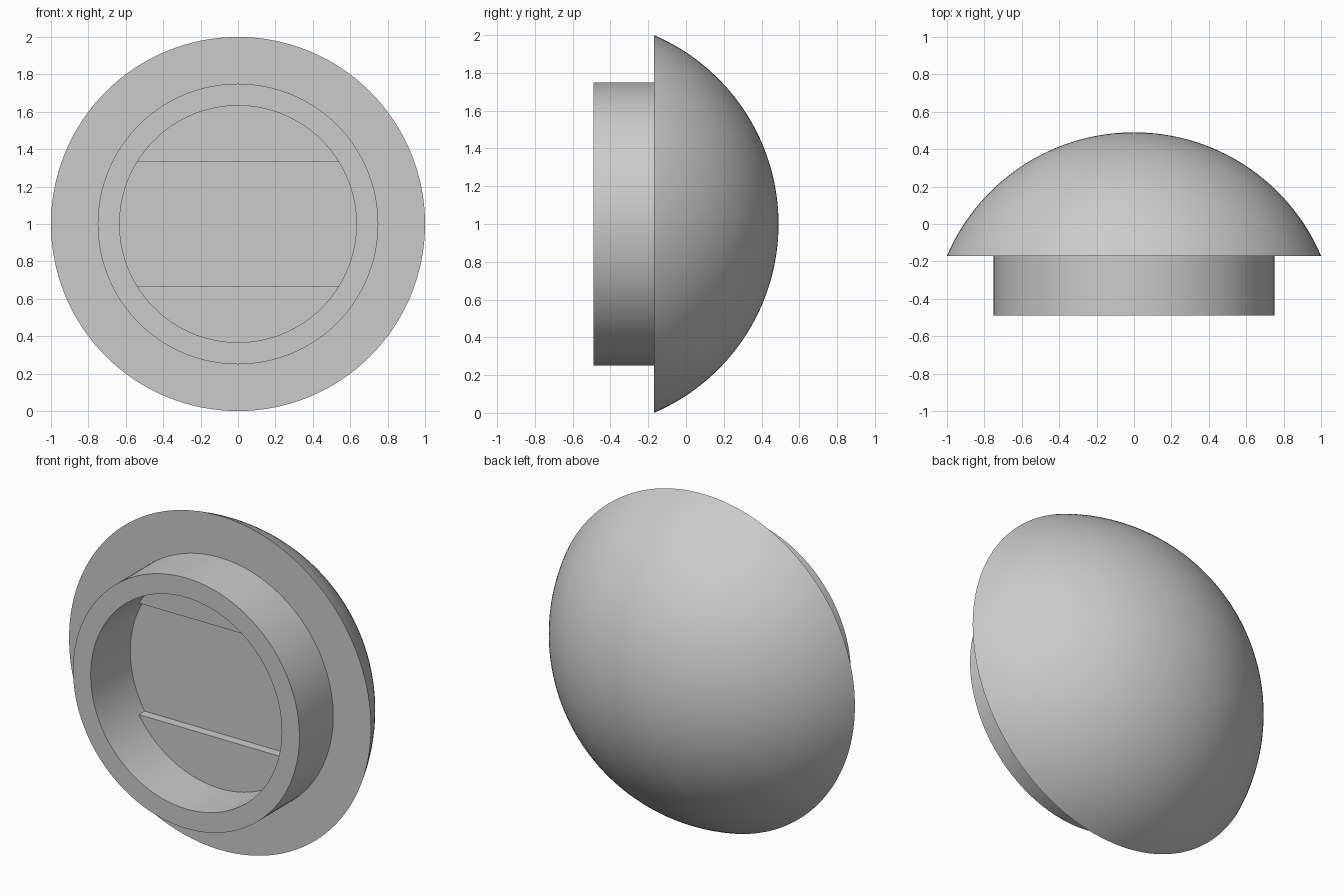
import bpy, bmesh
from math import sin, cos, asin, pi, radians
from mathutils import Vector, Matrix

default = bpy.data.objects.get("Cube")
if default:
    bpy.data.objects.remove(default, do_unlink=True)

SEGMENTS = 128
CENTRE_Z = 1.0
FRONT, BASE, SLOT_FLOOR, APEX = -0.49, -0.17, -0.115, 0.49
COLLAR_R, BORE_R = 0.75, 0.633
SLOT_HALF = 0.334

grey = bpy.data.materials.new("plain grey")
grey.use_nodes = True
colour = (0.6, 0.6, 0.6, 1)
grey.diffuse_color = colour
grey.node_tree.nodes["Principled BSDF"].inputs["Base Color"].default_value = colour


def finish(bm, name):
    """Turn a bmesh into a shaded object at the model's centre height."""
    bmesh.ops.recalc_face_normals(bm, faces=bm.faces)
    mesh = bpy.data.meshes.new(name)
    bm.to_mesh(mesh)
    bm.free()
    mesh.materials.append(grey)
    obj = bpy.data.objects.new(name, mesh)
    obj.location.z = CENTRE_Z
    bpy.context.collection.objects.link(obj)
    bpy.ops.object.select_all(action="DESELECT")
    obj.select_set(True)
    bpy.context.view_layer.objects.active = obj
    bpy.ops.object.shade_smooth_by_angle(angle=radians(30))
    return obj


def lathe(name, profile):
    """Spin (radius, y) points around the y axis."""
    bm = bmesh.new()
    verts = [bm.verts.new((r, y, 0)) for r, y in profile]
    edges = [bm.edges.new(pair) for pair in zip(verts, verts[1:])]
    bmesh.ops.spin(bm, geom=verts + edges, cent=(0, 0, 0), axis=(0, 1, 0),
                   angle=2 * pi, steps=SEGMENTS)
    bmesh.ops.remove_doubles(bm, verts=bm.verts, dist=0.0001)
    return finish(bm, name)


def ledge(name, side):
    """Circular segment beside the slot, its rim seated inside the collar wall."""
    radius = BORE_R + 0.01
    start = asin(SLOT_HALF / radius)
    steps = 48
    bm = bmesh.new()
    verts = []
    for i in range(steps + 1):
        a = start + (pi - 2 * start) * i / steps
        verts.append(bm.verts.new((radius * cos(a), BASE, side * radius * sin(a))))
    face = bm.faces.new(verts)
    grown = bmesh.ops.extrude_face_region(bm, geom=[face], use_keep_orig=True)
    back = [v for v in grown["geom"] if isinstance(v, bmesh.types.BMVert)]
    bmesh.ops.translate(bm, verts=back, vec=(0, SLOT_FLOOR + 0.01 - BASE, 0))
    return finish(bm, name)


# Domed cap with its flat rim, hollow collar and slot floor
height = APEX - BASE
sphere_r = (1 + height ** 2) / (2 * height)
spread = asin(1 / sphere_r)
rings = 40
dome = [(sphere_r * sin(spread * i / rings),
         APEX - sphere_r * (1 - cos(spread * i / rings))) for i in range(rings + 1)]
collar = [(COLLAR_R, BASE), (COLLAR_R, FRONT), (BORE_R, FRONT),
          (BORE_R, SLOT_FLOOR), (0, SLOT_FLOOR)]
lathe("domed_cap_with_collar", dome + collar)

# Raised ledges above and below the slot
ledge("upper_ledge", 1)
ledge("lower_ledge", -1)
